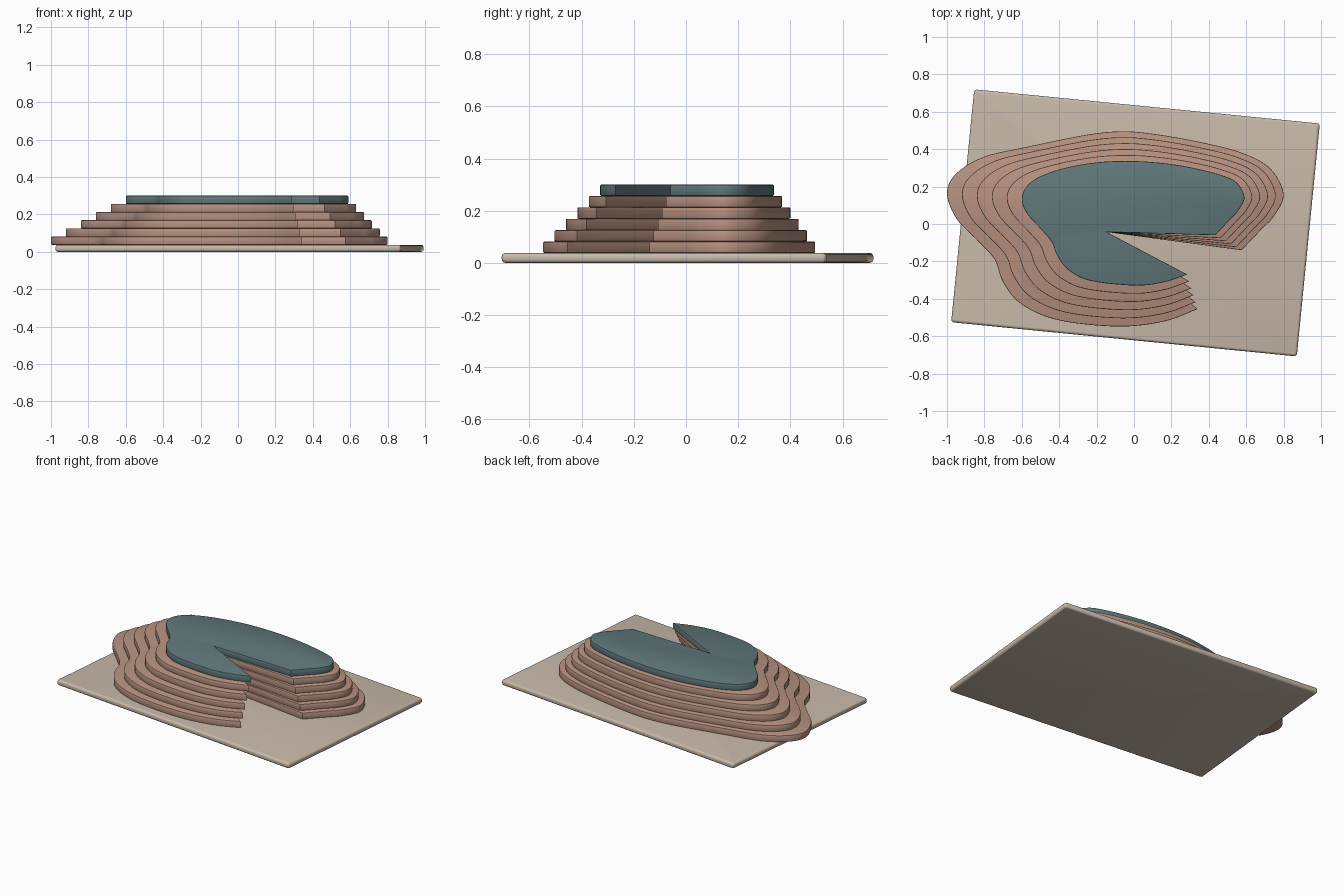
import bpy, bmesh, math
from mathutils import Vector

if "Cube" in bpy.data.objects:
    bpy.data.objects.remove(bpy.data.objects["Cube"])


def material(name, rgb):
    m = bpy.data.materials.new(name)
    m.diffuse_color = (*rgb, 1)
    m.use_nodes = True
    m.node_tree.nodes["Principled BSDF"].inputs["Base Color"].default_value = m.diffuse_color
    return m


TERRACOTTA = material("terracotta", (0.48, 0.29, 0.22))
TEAL = material("slate teal", (0.12, 0.19, 0.20))
BEIGE = material("beige", (0.58, 0.49, 0.40))

# Matching outline points of the lowest and the highest layer, notch corner to notch corner
LOW = [(.575, -.14), (.68, -.03), (.75, .045), (.80, .16), (.725, .30), (.565, .385),
       (.32, .445), (.08, .485), (-.08, .495), (-.265, .475), (-.56, .415), (-.80, .36),
       (-.95, .27), (-1.0, .165), (-.95, .03), (-.835, -.09), (-.745, -.19), (-.70, -.31),
       (-.60, -.43), (-.40, -.515), (-.08, -.548), (.165, -.52), (.34, -.455)]
HIGH = [(.435, -.06), (.515, .025), (.56, .075), (.59, .145), (.545, .225), (.445, .268),
        (.275, .308), (.11, .33), (-.05, .337), (-.20, .329), (-.36, .302), (-.50, .255),
        (-.575, .20), (-.60, .13), (-.57, .053), (-.495, -.03), (-.44, -.096), (-.41, -.17),
        (-.35, -.246), (-.23, -.304), (.013, -.329), (.163, -.31), (.285, -.27)]
APEX = Vector((-.147, -.043))


def spline(points, steps=6):
    """Smooth open curve through the points."""
    p = [Vector(q) for q in points]
    p = [2 * p[0] - p[1]] + p + [2 * p[-1] - p[-2]]
    out = []
    for a, b, c, d in zip(p, p[1:], p[2:], p[3:]):
        for i in range(steps):
            t = i / steps
            out.append(.5 * (2 * b + (c - a) * t + (2 * a - 5 * b + 4 * c - d) * t * t
                             + (3 * b - a - 3 * c + d) * t ** 3))
    return out + [p[-2]]


def slab(name, outline, z0, z1, bevel, segments, mat):
    """Flat plate with rounded rims."""
    bm = bmesh.new()
    face = bm.faces.new([bm.verts.new((q[0], q[1], z0)) for q in outline])
    geo = bmesh.ops.extrude_face_region(bm, geom=[face])["geom"]
    for v in geo:
        if isinstance(v, bmesh.types.BMVert):
            v.co.z = z1
    bmesh.ops.recalc_face_normals(bm, faces=bm.faces)
    rims = [e for e in bm.edges if abs(e.verts[0].co.z - e.verts[1].co.z) < 1e-5]
    bmesh.ops.bevel(bm, geom=rims, offset=bevel, segments=segments, profile=.5,
                    affect='EDGES', clamp_overlap=True)
    me = bpy.data.meshes.new(name)
    bm.to_mesh(me)
    bm.free()
    me.materials.append(mat)
    ob = bpy.data.objects.new(name, me)
    bpy.context.collection.objects.link(ob)
    bpy.ops.object.select_all(action='DESELECT')
    ob.select_set(True)
    bpy.context.view_layer.objects.active = ob
    bpy.ops.object.shade_smooth_by_angle(angle=math.radians(35))


# Base board, turned slightly clockwise, with small rounded corners
angle, r = math.radians(-5.65), .015
board = []
for k, (sx, sy) in enumerate([(1, 1), (-1, 1), (-1, -1), (1, -1)]):
    for i in range(4):
        a = math.pi / 2 * (k + i / 3)
        x = sx * (.9285 - r) + r * math.cos(a)
        y = sy * (.6255 - r) + r * math.sin(a)
        board.append((.008 + x * math.cos(angle) - y * math.sin(angle),
                      .006 + x * math.sin(angle) + y * math.cos(angle)))
slab("base_board", board, 0, .038, .0145, 4, BEIGE)

# Six stepped contour layers, all notched to the same apex
PITCH = .0437
for n in range(6):
    t = n / 5
    pts = [Vector(a).lerp(Vector(b), t) for a, b in zip(LOW, HIGH)]
    z = .038 + n * PITCH
    top = n == 5
    slab("summit_layer" if top else f"contour_layer_{n + 1}", spline(pts) + [APEX],
         z, z + PITCH, .005, 2, TEAL if top else TERRACOTTA)
